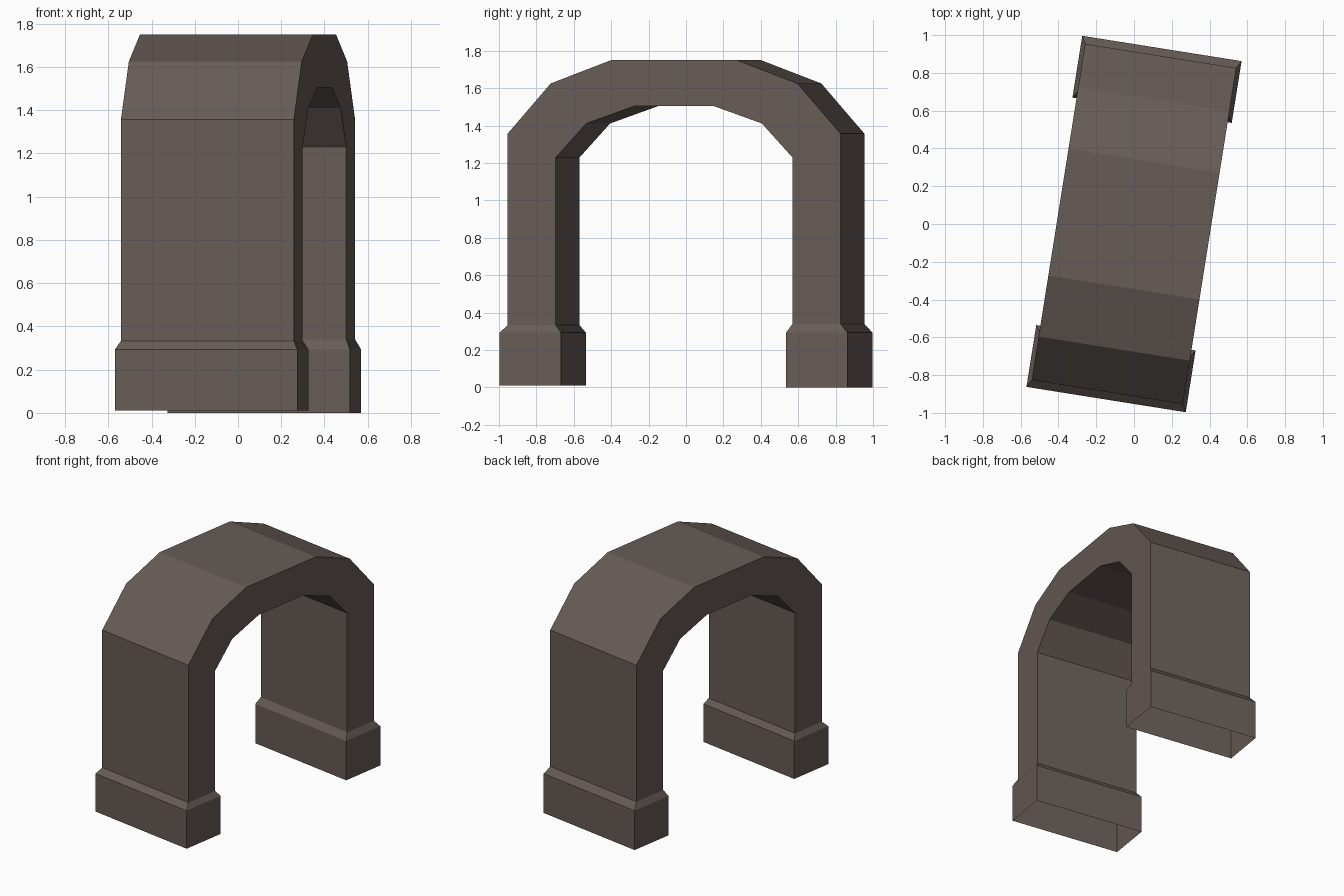
import bpy, bmesh, math

if "Cube" in bpy.data.objects:
    bpy.data.objects.remove(bpy.data.objects["Cube"])

# Stone material
stone = bpy.data.materials.new("brown_grey_stone")
stone.diffuse_color = (0.136, 0.107, 0.095, 1)
stone.use_nodes = True
stone.node_tree.nodes["Principled BSDF"].inputs["Base Color"].default_value = stone.diffuse_color

# Half of the arch as cross-section stations, foot to crown:
# (outer offset, outer height, inner offset, inner height, half depth)
HALF = [
    (0.941, 0.00, 0.610, 0.00, 0.427),     # footing bottom
    (0.941, 0.293, 0.610, 0.293, 0.427),   # footing top
    (0.901, 0.340, 0.641, 0.340, 0.405),   # bevel up to the pillar
    (0.901, 1.357, 0.641, 1.229, 0.405),   # spring line
    (0.668, 1.625, 0.475, 1.411, 0.405),   # haunch
    (0.340, 1.750, 0.215, 1.504, 0.405),   # crown
]


def ring(bm, station, side):
    """One rectangular section of the sweep, on the back (+1) or front (-1) leg."""
    so, zo, si, zi, w = station
    if side < 0:  # the front footing sits a touch differently
        shift = {0.0: 0.01, 0.34: 0.333}
        zo, zi = shift.get(zo, zo), shift.get(zi, zi)
    pts = [(-w, so, zo), (w, so, zo), (w, si, zi), (-w, si, zi)]
    return [bm.verts.new((x, side * y, z)) for x, y, z in pts]


# Sweep the section up one leg, over the crown and down the other; feet stay open
bm = bmesh.new()
rings = [ring(bm, s, -1) for s in HALF] + [ring(bm, s, 1) for s in reversed(HALF)]
for a, b in zip(rings, rings[1:]):
    for i in range(4):
        j = (i + 1) % 4
        bm.faces.new((a[i], a[j], b[j], b[i]))
bmesh.ops.recalc_face_normals(bm, faces=bm.faces[:])

mesh = bpy.data.meshes.new("stone_arch")
bm.to_mesh(mesh)
bm.free()
mesh.materials.append(stone)
arch = bpy.data.objects.new("stone_arch", mesh)
arch.rotation_euler.z = math.radians(-9.03)
bpy.context.collection.objects.link(arch)
